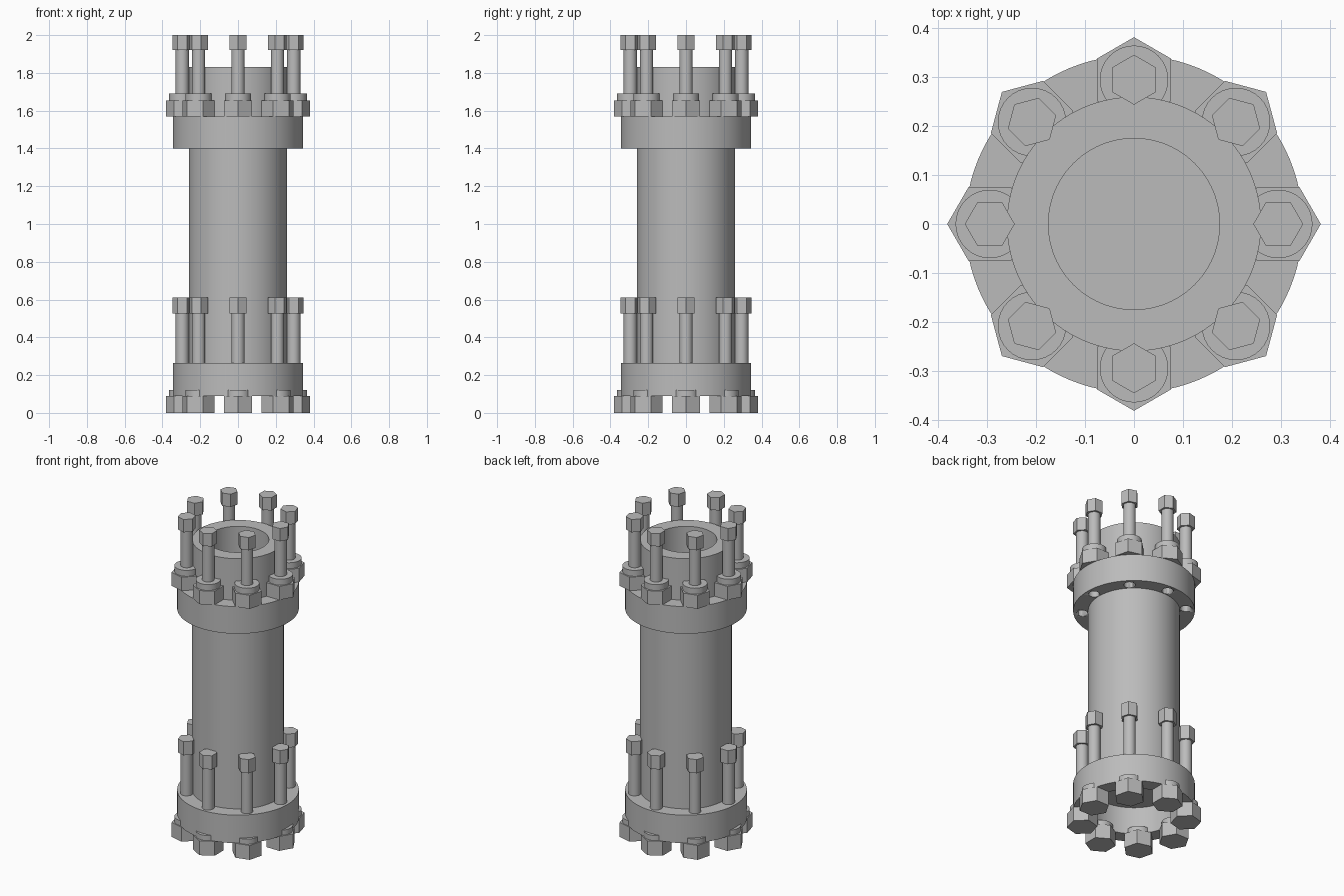
import bpy, bmesh, math
from mathutils import Matrix

cube = bpy.data.objects.get("Cube")
if cube:
    bpy.data.objects.remove(cube)

steel = bpy.data.materials.new("grey_steel")
steel.use_nodes = True
steel.diffuse_color = (0.5, 0.5, 0.5, 1)
steel.node_tree.nodes["Principled BSDF"].inputs["Base Color"].default_value = (0.5, 0.5, 0.5, 1)

BOLTS = 8
BOLT_CIRCLE = 0.295
FLANGE_R = 0.345
BODY_R = 0.26
BORE_R = 0.175


def finish(name, bm, smooth=True):
    bmesh.ops.recalc_face_normals(bm, faces=bm.faces)
    mesh = bpy.data.meshes.new(name)
    bm.to_mesh(mesh)
    bm.free()
    mesh.materials.append(steel)
    obj = bpy.data.objects.new(name, mesh)
    bpy.context.collection.objects.link(obj)
    if smooth:
        bpy.ops.object.select_all(action="DESELECT")
        obj.select_set(True)
        bpy.context.view_layer.objects.active = obj
        bpy.ops.object.shade_smooth_by_angle(angle=math.radians(30))
    return obj


def lathe(name, profile, closed=False, steps=96):
    """Revolve an (r, z) profile around the z axis."""
    bm = bmesh.new()
    verts = [bm.verts.new((r, 0, z)) for r, z in profile]
    ends = verts[1:] + verts[:1] if closed else verts[1:]
    edges = [bm.edges.new(pair) for pair in zip(verts, ends)]
    bmesh.ops.spin(bm, geom=verts + edges, cent=(0, 0, 0), axis=(0, 0, 1),
                   angle=math.tau, steps=steps, use_duplicate=False)
    bmesh.ops.remove_doubles(bm, verts=bm.verts, dist=0.0001)
    return finish(name, bm)


def prism(bm, radius, low, high, sides):
    """Upright prism on the bolt circle, one corner pointing outward."""
    new = bmesh.ops.create_cone(bm, cap_ends=True, segments=sides, radius1=radius,
                                radius2=radius, depth=high - low)["verts"]
    first = min(new, key=lambda v: (round(v.co.z, 4), -v.co.x))
    turn = math.atan2(first.co.y, first.co.x)
    bmesh.ops.transform(bm, verts=new, matrix=Matrix.Rotation(-turn, 4, "Z"))
    bmesh.ops.translate(bm, verts=new, vec=(BOLT_CIRCLE, 0, (low + high) / 2))


def ring_of(name, parts):
    """Repeat stacked prisms (radius, low, high, sides) around the axis."""
    made = []
    for i in range(BOLTS):
        bm = bmesh.new()
        for part in parts:
            prism(bm, *part)
        bmesh.ops.rotate(bm, verts=bm.verts, cent=(0, 0, 0),
                         matrix=Matrix.Rotation(i * math.tau / BOLTS, 3, "Z"))
        made.append(finish(f"{name}_{i + 1}", bm))
    return made


def flange(name, low, high):
    inner = BODY_R - 0.002
    return lathe(name, [(inner, low), (FLANGE_R, low), (FLANGE_R, high), (inner, high)], closed=True)


def bolt_parts(head_low, head_high, washer_high, nut_low, nut_high):
    return [(0.087, head_low, head_high, 6),
            (0.07, head_high, washer_high, 32),
            (0.035, washer_high, nut_low, 24),
            (0.051, nut_low, nut_high, 6)]


# Main tube with a deep blind bore
lathe("tube_body", [(0, 0.26), (BODY_R, 0.26), (BODY_R, 1.83),
                    (BORE_R, 1.83), (BORE_R, 0.3), (0, 0.3)])

# Flanges
flange("lower_flange", 0.09, 0.265)
upper = flange("upper_flange", 1.4, 1.57)

# Open bolt holes through the upper flange
for cutter in ring_of("hole_cutter", [(0.032, 1.38, 1.6, 24)]):
    cutter.hide_render = True
    cutter.hide_set(True)
    cut = upper.modifiers.new("bolt_hole", "BOOLEAN")
    cut.operation = "DIFFERENCE"
    cut.solver = "EXACT"
    cut.object = cutter

# Bolts
ring_of("lower_bolt", bolt_parts(0, 0.09, 0.122, 0.525, 0.61))
ring_of("upper_bolt", bolt_parts(1.57, 1.655, 1.692, 1.92, 2.0))
